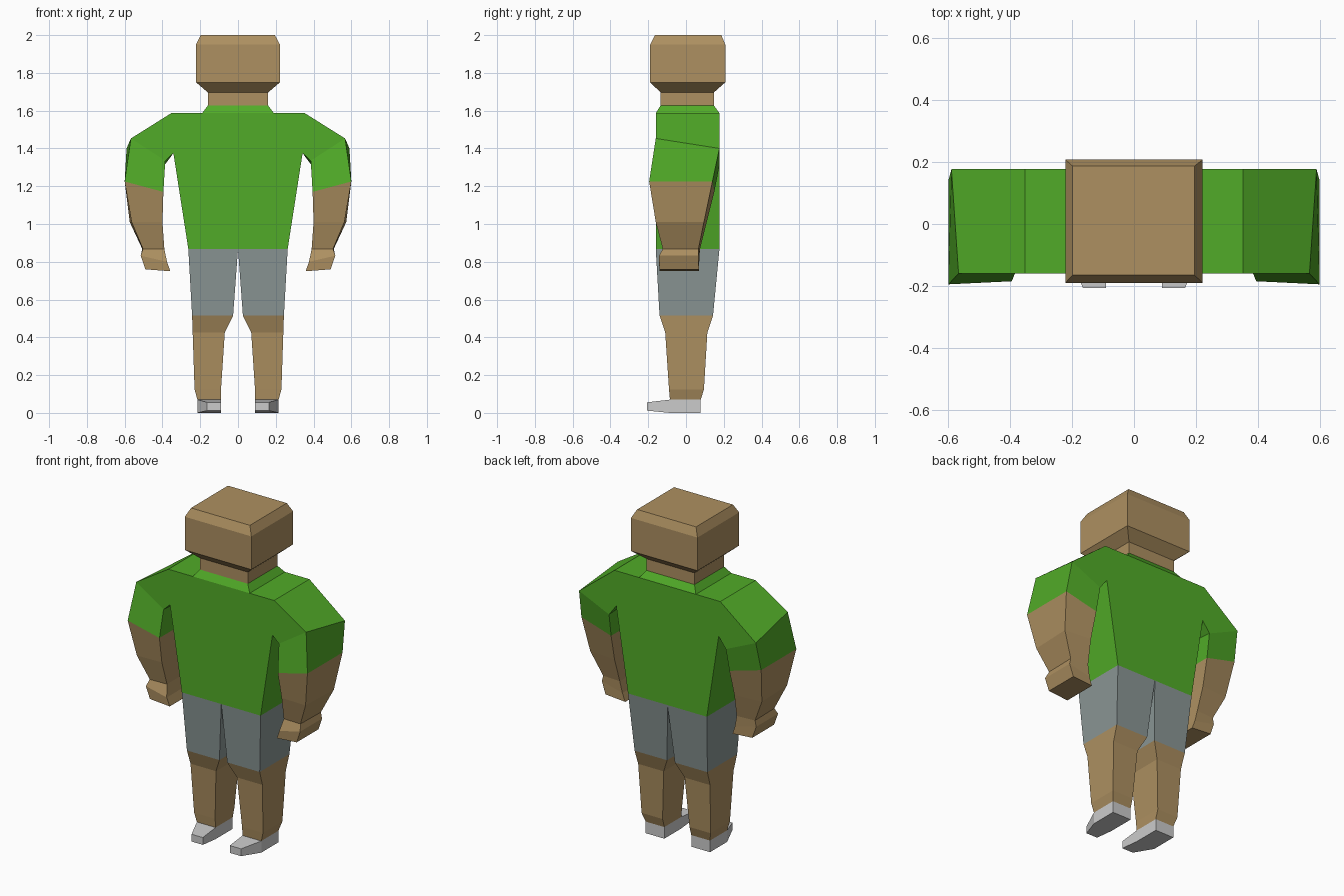
import bpy, bmesh

if "Cube" in bpy.data.objects:
    bpy.data.objects.remove(bpy.data.objects["Cube"])


def material(name, rgb):
    m = bpy.data.materials.new(name)
    m.diffuse_color = (*rgb, 1)
    m.use_nodes = True
    m.node_tree.nodes["Principled BSDF"].inputs["Base Color"].default_value = m.diffuse_color
    return m


GREEN = material("shirt_green", (0.083, 0.41, 0.021))
SKIN = material("skin_tan", (0.42, 0.279, 0.119))
GREY = material("shorts_grey", (0.255, 0.305, 0.3))


def loft(name, rings, mat=None, start=False, end=False, mirror=False, drop=None):
    """Skin a list of point rings; caps are kept only where asked for."""
    bm = bmesh.new()
    vs = [[bm.verts.new(p) for p in r] for r in rings]
    n = len(rings[0])
    caps = [bm.faces.new(vs[0]), bm.faces.new(vs[-1])]
    for a, b in zip(vs, vs[1:]):
        for i in range(n):
            j = (i + 1) % n
            bm.faces.new((a[i], a[j], b[j], b[i]))
    bmesh.ops.recalc_face_normals(bm, faces=bm.faces)
    dead = [c for c, keep in zip(caps, (start, end)) if not keep]
    dead += [f for f in bm.faces if f not in dead
             and (f.calc_area() < 1e-6 or (drop and drop(f.calc_center_median())))]
    bmesh.ops.delete(bm, geom=dead, context='FACES')
    me = bpy.data.meshes.new(name)
    bm.to_mesh(me)
    bm.free()
    if mat:
        me.materials.append(mat)
    ob = bpy.data.objects.new(name, me)
    bpy.context.collection.objects.link(ob)
    if mirror:
        ob.modifiers.new("Mirror", 'MIRROR').use_mirror_merge = False
    return ob


def rect(x0, x1, y0, y1, z):
    return [(x1, y0, z), (x0, y0, z), (x0, y1, z), (x1, y1, z)]


# Head and neck
neck = (-0.16, 0.16, -0.135, 0.148)
head = (-0.222, 0.222, -0.19, 0.208)
loft("neck", [rect(*neck, 1.627), rect(*neck, 1.697)], SKIN)
loft("head", [rect(*neck, 1.697), rect(*head, 1.75), rect(*head, 1.95),
              rect(-0.198, 0.195, -0.165, 0.187, 2.0)], SKIN, end=True)

# Shirt body, left open where the sleeves join
F, B = -0.16, 0.177
loft("shirt_body", [rect(-0.263, 0.263, F, B, 0.868), rect(-0.342, 0.342, F, B, 1.375),
                    rect(-0.353, 0.353, F, B, 1.587), rect(-0.19, 0.19, F, B, 1.587),
                    rect(*neck, 1.627)], GREEN,
     drop=lambda c: abs(c.x) > 0.3 and 1.4 < c.z < 1.55)

# Sleeves, forearms and hands: rings run front outer, front inner, back inner, back outer
cuff = [(0.60, -0.195, 1.225), (0.395, -0.185, 1.17), (0.395, 0.15, 1.17), (0.60, 0.14, 1.225)]
wrist = [(0.503, -0.123, 0.868), (0.39, -0.12, 0.868), (0.39, 0.074, 0.868), (0.507, 0.066, 0.868)]
loft("sleeve", [
    [(0.353, F, 1.587), (0.342, F, 1.375), (0.342, B, 1.375), (0.353, B, 1.587)],
    [(0.567, F, 1.453), (0.385, F, 1.335), (0.39, B, 1.31), (0.59, B, 1.40)],
    cuff], GREEN, mirror=True)
loft("forearm", [
    cuff,
    [(0.563, -0.16, 1.01), (0.40, -0.155, 1.01), (0.40, 0.11, 1.01), (0.573, 0.095, 1.01)],
    wrist], SKIN, mirror=True)
loft("hand", [
    wrist,
    [(0.515, -0.143, 0.832), (0.376, -0.143, 0.80), (0.376, 0.07, 0.80), (0.515, 0.066, 0.832)],
    [(0.49, -0.14, 0.76), (0.358, -0.14, 0.75), (0.358, 0.068, 0.75), (0.49, 0.068, 0.76)]],
    SKIN, end=True, mirror=True)

# Shorts and lower legs
hem = rect(0.026, 0.243, -0.14, 0.143, 0.515)
loft("shorts_leg", [rect(0, 0.263, F, B, 0.868), hem], GREY, mirror=True)
loft("lower_leg", [hem, rect(0.07, 0.24, -0.11, 0.113, 0.425),
                   rect(0.09, 0.23, -0.09, 0.095, 0.125),
                   rect(0.09, 0.215, -0.085, 0.078, 0.07)], SKIN, mirror=True)

# Shoes with an angled outer toe
plan = [(0.215, 0.078), (0.215, -0.085), (0.165, -0.207), (0.09, -0.207),
        (0.09, -0.085), (0.09, 0.078)]
loft("shoe", [[(x, y, 0.012 if y < -0.2 else 0.0) for x, y in plan],
              [(x, y, 0.056 if y < -0.2 else 0.07) for x, y in plan]],
     start=True, end=True, mirror=True)
